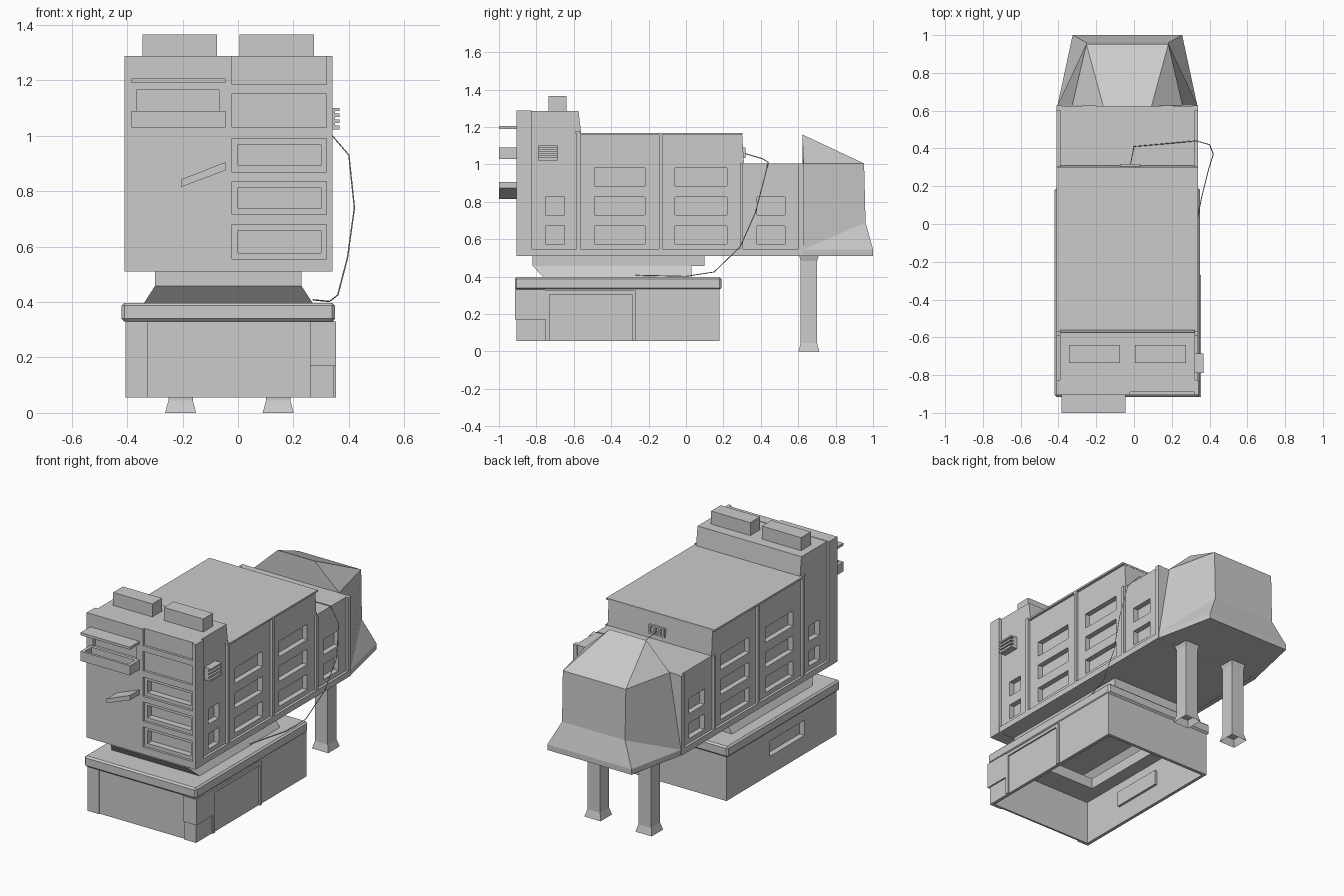
import bpy, bmesh
from mathutils import Vector

if "Cube" in bpy.data.objects:
    bpy.data.objects.remove(bpy.data.objects["Cube"])

CX = -0.035                      # body centre line


def make(name, verts, faces):
    me = bpy.data.meshes.new(name)
    me.from_pydata(verts, [], faces)
    bm = bmesh.new()
    bm.from_mesh(me)
    bmesh.ops.recalc_face_normals(bm, faces=bm.faces)
    bm.to_mesh(me)
    bm.free()
    ob = bpy.data.objects.new(name, me)
    bpy.context.collection.objects.link(ob)
    return ob


def frustum(name, a, b, skip=()):
    """a, b = (x0, x1, y0, y1, z) for bottom and top; skip drops faces."""
    v = [(r[i], r[j], r[4]) for r in (a, b) for i, j in ((0, 2), (1, 2), (1, 3), (0, 3))]
    f = {'bottom': (3, 2, 1, 0), 'top': (4, 5, 6, 7), 'front': (0, 1, 5, 4),
         'right': (1, 2, 6, 5), 'back': (2, 3, 7, 6), 'left': (3, 0, 4, 7)}
    return make(name, v, [f[k] for k in f if k not in skip])


def box(name, x0, x1, y0, y1, z0, z1, skip=()):
    return frustum(name, (x0, x1, y0, y1, z0), (x0, x1, y0, y1, z1), skip)


def prism(name, pts, lo, hi, axis):
    """Extrude a closed profile along x or y."""
    def at(p, d):
        return (d, p[0], p[1]) if axis == 'x' else (p[0], d, p[1])
    n = len(pts)
    faces = [tuple(range(n)), tuple(range(n, 2 * n))]
    faces += [(i, (i + 1) % n, n + (i + 1) % n, n + i) for i in range(n)]
    return make(name, [at(p, lo) for p in pts] + [at(p, hi) for p in pts], faces)


def apply(ob):
    dg = bpy.context.evaluated_depsgraph_get()
    me = bpy.data.meshes.new_from_object(ob.evaluated_get(dg))
    ob.modifiers.clear()
    ob.data = me


def cut(ob, boxes):
    for b in boxes:
        c = box("cutter", *b)
        m = ob.modifiers.new("cut", 'BOOLEAN')
        m.object, m.operation, m.solver = c, 'DIFFERENCE', 'EXACT'
        bpy.context.view_layer.update()
        apply(ob)
        bpy.data.objects.remove(c)


# Hollow base with front panel, side niche and door frame
base = box("base", -0.405, 0.345, -0.905, 0.18, 0.055, 0.335)
cut(base, [(-0.385, 0.325, -0.885, 0.16, 0.0, 0.4),
           (-0.325, 0.26, -0.95, -0.897, 0.0, 0.329),
           (-0.5, -0.36, -0.59, -0.25, 0.17, 0.265)])
box("base_niche", -0.404, -0.37, -0.59, -0.25, 0.17, 0.265, skip=('left',))
box("base_corner_guard", 0.26, 0.354, -0.915, -0.75, 0.17, 0.33)
box("door_jamb_front", 0.34, 0.354, -0.75, -0.73, 0.055, 0.325)
box("door_jamb_back", 0.34, 0.354, -0.29, -0.27, 0.055, 0.325)
box("door_lintel", 0.34, 0.354, -0.73, -0.29, 0.305, 0.325)

# Bevelled base top
slab = box("base_top", -0.42, 0.35, -0.915, 0.19, 0.33, 0.397)
bev = slab.modifiers.new("bevel", 'BEVEL')
bev.width, bev.segments = 0.01, 1
bpy.context.view_layer.update()
apply(slab)
cut(slab, [(-0.3, 0.23, -0.74, 0.02, 0.2, 0.5)])

# Neck between base and body
frustum("neck_lower", (-0.34, 0.27, -0.76, 0.03, 0.395), (-0.30, 0.23, -0.82, 0.03, 0.457),
        skip=('bottom', 'top'))
box("neck_upper", -0.30, 0.23, -0.82, 0.10, 0.457, 0.515)

# Body core with side windows
core = prism("body", [(-0.83, 0.512), (0.625, 0.512), (0.625, 1.005), (0.31, 1.005),
                      (0.30, 1.165), (-0.56, 1.165), (-0.575, 1.285), (-0.83, 1.285)],
             -0.393, 0.323, 'x')
rows = [(0.575, 0.67), (0.73, 0.825), (0.885, 0.98)]
columns = [(-0.75, -0.65, 2), (-0.49, -0.22, 3), (-0.06, 0.22, 3), (0.38, 0.53, 2)]
cut(core, [(x0, x1, y0, y1, z0, z1) for x0, x1 in ((-0.5, -0.36), (0.29, 0.5))
           for y0, y1, n in columns for z0, z1 in rows[:n]])

# Side rails, ribs and roof edge
ribs = [(-0.585, -0.565, 1.165), (-0.145, -0.125, 1.165),
        (0.29, 0.306, 1.005), (0.60, 0.628, 1.005)]
for side, x0, x1 in (("left", -0.409, -0.38), ("right", 0.31, 0.339)):
    box("bottom_rail_" + side, x0, x1, -0.85, 0.628, 0.51, 0.547)
    for i, (y0, y1, z1) in enumerate(ribs):
        box(f"rib_{side}_{i}", x0, x1, y0, y1, 0.53, z1)
box("middle_roof", -0.409, 0.339, -0.565, 0.302, 1.157, 1.168)
box("tower_back_edge", -0.409, 0.339, -0.59, -0.568, 1.165, 1.175)

# Front panel with recessed bays and screen
front = box("front_panel", -0.409, 0.341, -0.905, -0.825, 0.51, 1.288)
bays = [(1.185, 1.4), (1.03, 1.15), (0.87, 0.99), (0.715, 0.835), (0.555, 0.68)]
cut(front, [(-0.022, 0.32, -1, -0.89, a, b) for a, b in bays]
    + [(0.0, 0.30, -1, -0.85, a + 0.022, b - 0.022) for a, b in bays[2:]]
    + [(-0.367, -0.068, -1, -0.88, 1.085, 1.165)])

# Front shelf, tray and slanted handle
box("front_shelf", -0.385, -0.045, -1.0, -0.9, 1.19, 1.206)
tray = box("front_tray", -0.385, -0.045, -1.0, -0.9, 1.03, 1.09)
cut(tray, [(-0.365, -0.065, -0.985, -0.92, 1.05, 1.2)])
prism("slanted_handle", [(-0.205, 0.815), (-0.045, 0.875), (-0.045, 0.905), (-0.205, 0.842)],
      -1.0, -0.9, 'y')

# Roof boxes and side louvre
for side, x in (("left", -0.345), ("right", 0.005)):
    box("roof_box_" + side, x, x + 0.27, -0.735, -0.64, 1.28, 1.366)
louvre = box("side_louvre", 0.315, 0.367, -0.79, -0.685, 1.022, 1.10)
cut(louvre, [(0.35, 0.4, -0.8, -0.67, z, z + 0.01) for z in (1.036, 1.058, 1.08)])

# Vent on the back of the middle section
vent = box("rear_vent", -0.075, 0.035, 0.29, 0.318, 1.035, 1.09)
cut(vent, [(x, x + 0.02, 0.306, 0.4, 1.045, 1.08) for x in (-0.065, -0.03, 0.005)])

# Rear hood: peaked roof, tapered walls and flared skirt
half = [(0.37, 0.628, 0.51), (0.29, 1.0, 0.51), (0.37, 0.628, 0.545), (0.29, 1.0, 0.545),
        (0.217, 0.96, 0.69), (0.217, 0.952, 1.005), (0.292, 0.628, 1.005), (0.127, 0.622, 1.16)]
verts = [(CX + s * x, y, z) for s in (1, -1) for x, y, z in half]
side = [(0, 1, 3, 2), (2, 3, 4), (2, 4, 5, 6), (6, 5, 7)]
faces = side + [tuple(i + 8 for i in f) for f in side]
faces += [(a, b, b + 8, a + 8) for a, b in ((0, 1), (1, 3), (3, 4), (4, 5), (5, 7))]
faces.append((0, 2, 6, 7, 15, 14, 10, 8))
make("rear_hood", verts, faces)

# Rear legs with flared feet
for name, x in (("left", -0.207), ("right", 0.145)):
    def sq(r, z):
        return (x - r, x + r, 0.657 - r, 0.657 + r, z)
    frustum("leg_foot_" + name, sq(0.056, 0), sq(0.044, 0.045), skip=('bottom', 'top'))
    frustum("leg_" + name, sq(0.044, 0.045), sq(0.044, 0.485), skip=('top',))
    frustum("leg_top_" + name, sq(0.044, 0.485), sq(0.052, 0.512), skip=('bottom',))

# Hanging cable
curve = bpy.data.curves.new("cable", 'CURVE')
curve.dimensions, curve.bevel_depth, curve.bevel_resolution = '3D', 0.0025, 0
path = [(-0.02, 0.31, 1.06), (0.0, 0.41, 1.03), (0.33, 0.44, 1.012), (0.40, 0.42, 0.93),
        (0.42, 0.37, 0.74), (0.395, 0.29, 0.56), (0.36, 0.15, 0.425), (0.33, 0.0, 0.402),
        (0.27, -0.27, 0.408)]
sp = curve.splines.new('POLY')
sp.points.add(len(path) - 1)
for p, c in zip(sp.points, path):
    p.co = (*c, 1)
bpy.context.collection.objects.link(bpy.data.objects.new("cable", curve))
